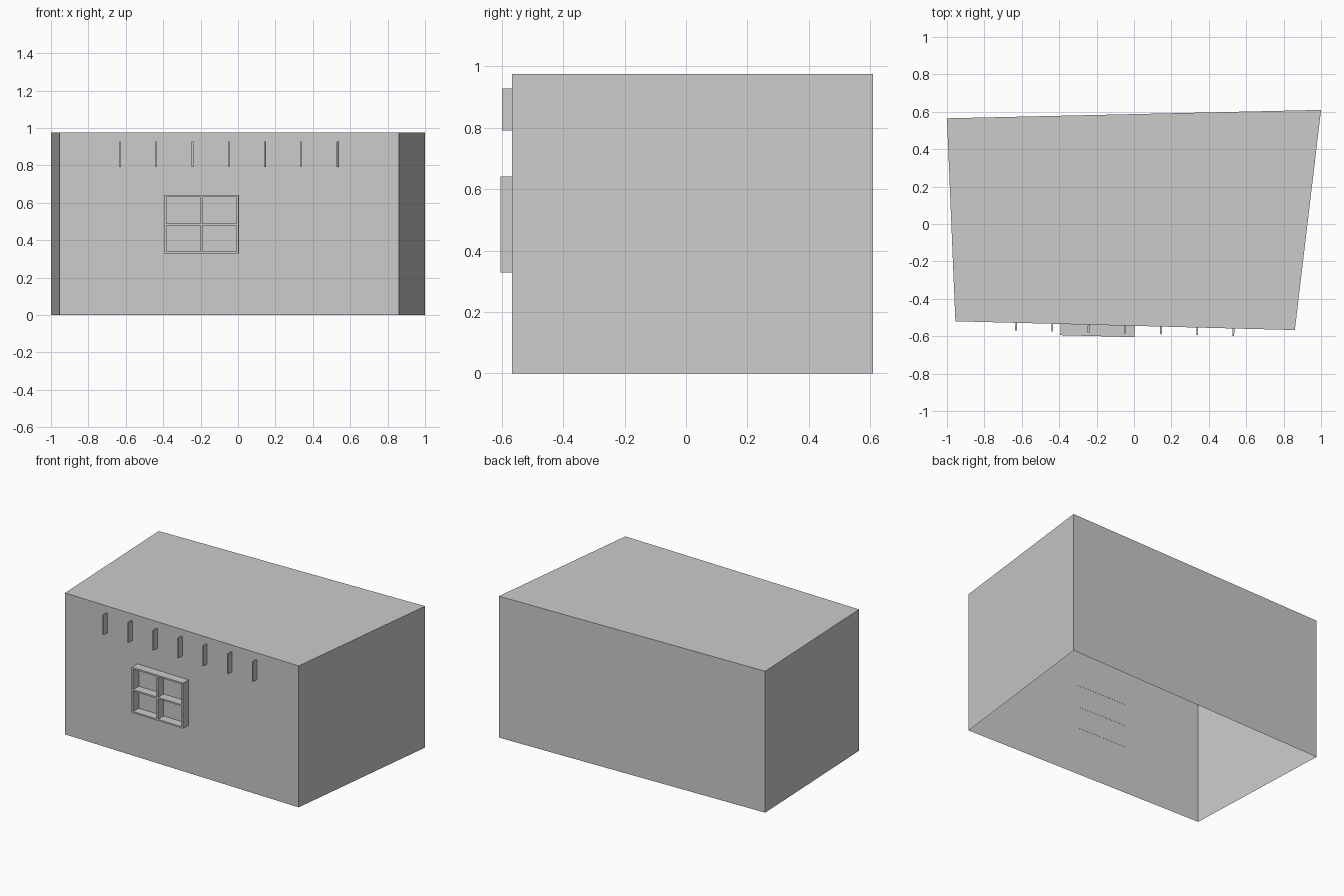
import bpy, bmesh, math
from mathutils import Matrix, Vector

if "Cube" in bpy.data.objects:
    bpy.data.objects.remove(bpy.data.objects["Cube"])

grey = bpy.data.materials.new("plain_grey")
grey.diffuse_color = (0.6, 0.6, 0.6, 1)
grey.use_nodes = True
grey.node_tree.nodes["Principled BSDF"].inputs["Base Color"].default_value = grey.diffuse_color

H = 0.975
FL, FR = Vector((-0.955, -0.52)), Vector((0.86, -0.567))   # front wall ends
BR, BL = Vector((1.0, 0.61)), Vector((-1.0, 0.565))        # back wall ends
SLOPE = (FR.y - FL.y) / (FR.x - FL.x)
ANGLE = math.atan(SLOPE)


def finish(bm, name):
    me = bpy.data.meshes.new(name)
    bm.to_mesh(me)
    bm.free()
    me.materials.append(grey)
    ob = bpy.data.objects.new(name, me)
    bpy.context.collection.objects.link(ob)
    return ob


def wall_y(x):
    return FL.y + (x - FL.x) * SLOPE


def wall_box(bm, x, z, width, height, inner, outer):
    """Box on the front wall, from inner to outer distance in front of it."""
    m = (Matrix.Translation((x, wall_y(x), z)) @ Matrix.Rotation(ANGLE, 4, 'Z')
         @ Matrix.Translation((0, -(inner + outer) / 2, 0))
         @ Matrix.Diagonal((width, outer - inner, height, 1)))
    bmesh.ops.create_cube(bm, size=1, matrix=m)


# Building shell: four walls and flat roof, open underneath
bm = bmesh.new()
plan = (FL, FR, BR, BL)
low = [bm.verts.new((p.x, p.y, 0)) for p in plan]
top = [bm.verts.new((p.x, p.y, H)) for p in plan]
for i in range(4):
    j = (i + 1) % 4
    bm.faces.new((low[i], low[j], top[j], top[i]))
bm.faces.new(top)
finish(bm, "building_shell")

# Row of upright fins under the roof edge
for i in range(7):
    bm = bmesh.new()
    wall_box(bm, -0.63 + i * 0.1937, 0.86, 0.009, 0.137, 0, 0.041)
    finish(bm, f"wall_fin_{i + 1}")

# Window frame: three uprights and three rails
bm = bmesh.new()
CX, CZ, W, T = -0.194, 0.485, 0.398, 0.011
for k in (-1, 0, 1):
    wall_box(bm, CX + k * (W - T) / 2, CZ, T, 0.314, 0, 0.06)
    for s in (-1, 1):
        span = W / 2 - 1.5 * T
        wall_box(bm, CX + s * (W - T) / 4, CZ + k * (0.314 - T) / 2,
                 span + T / 2, T, -0.001, 0.06)
finish(bm, "window_frame")
